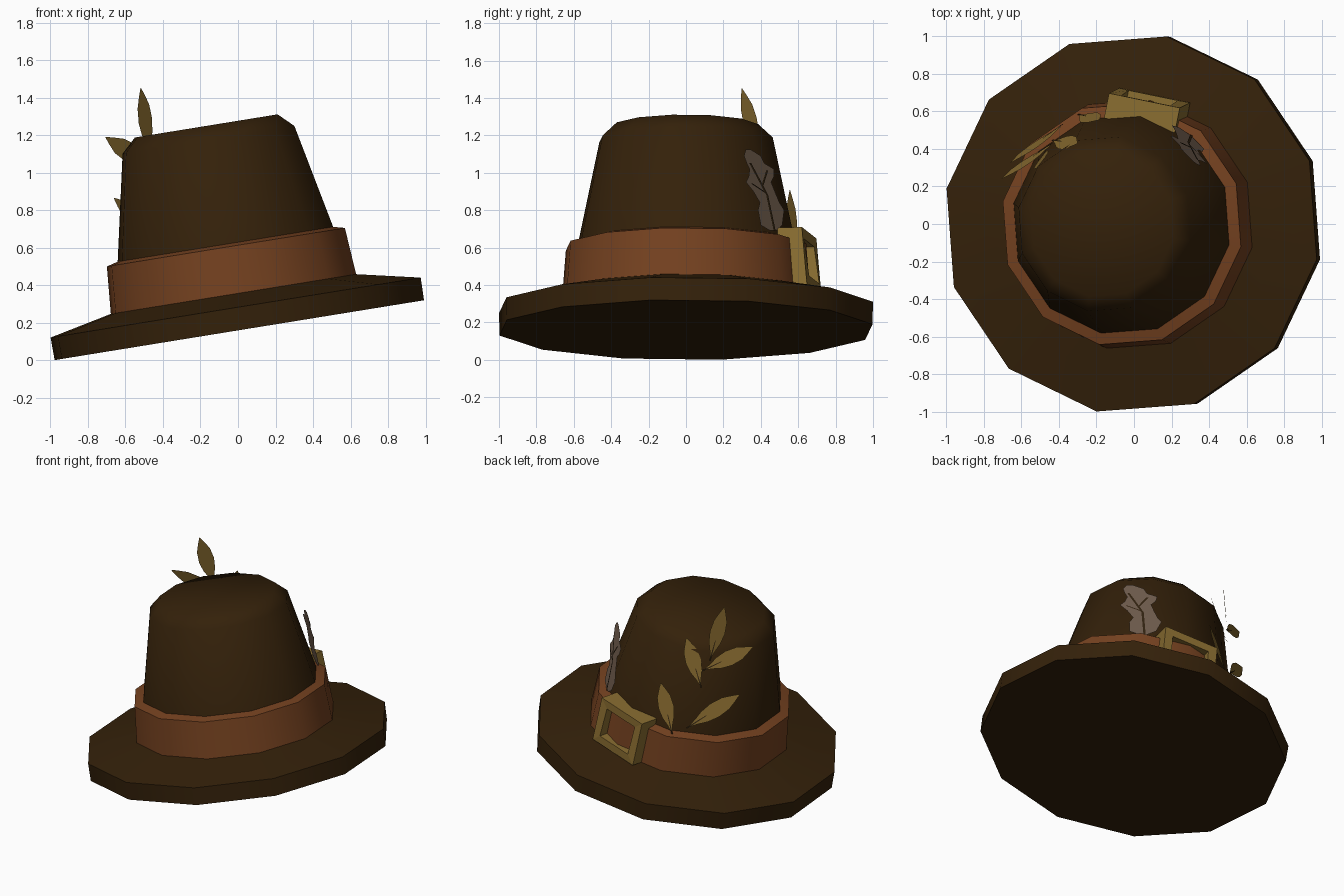
import bpy, bmesh, math
from mathutils import Matrix, Vector

cube = bpy.data.objects.get("Cube")
if cube:
    bpy.data.objects.remove(cube)

SIDES = 12
TURN = math.radians(19.3)
# The whole hat leans over to its right
TILT = Matrix.Translation((0.007, 0, 0.16)) @ Matrix.Rotation(math.radians(-9.2), 4, 'Y')


def material(name, rgb):
    m = bpy.data.materials.new(name)
    m.use_nodes = True
    m.diffuse_color = (*rgb, 1)
    bsdf = m.node_tree.nodes["Principled BSDF"]
    bsdf.inputs["Base Color"].default_value = (*rgb, 1)
    bsdf.inputs["Roughness"].default_value = 0.9
    return m


FELT = material("dark brown felt", (0.034, 0.015, 0.003))
LEATHER = material("red brown leather", (0.175, 0.053, 0.014))
BRASS = material("dull brass", (0.25, 0.152, 0.03))
GOLD = material("gold leaf", (0.23, 0.137, 0.027))
GREY = material("grey brown leaf", (0.152, 0.102, 0.07))
VEIN = material("dark vein", (0.03, 0.016, 0.005))


def finish(name, bm, mat, matrix=None, smooth=None):
    if matrix:
        bm.transform(matrix)
    mesh = bpy.data.meshes.new(name)
    bm.to_mesh(mesh)
    bm.free()
    mesh.materials.append(mat)
    ob = bpy.data.objects.new(name, mesh)
    bpy.context.collection.objects.link(ob)
    if smooth:
        bpy.ops.object.select_all(action='DESELECT')
        ob.select_set(True)
        bpy.context.view_layer.objects.active = ob
        bpy.ops.object.shade_smooth_by_angle(angle=math.radians(smooth))


def lathe(name, profile, mat, smooth, bottom=False, top=False):
    """Turn a (radius, height) profile into a twelve-sided shell, capped where asked."""
    bm = bmesh.new()
    rings = []
    for r, z in profile:
        angles = [TURN + math.tau * i / SIDES for i in range(SIDES)]
        rings.append([bm.verts.new((r * math.cos(a), r * math.sin(a), z)) for a in angles])
    for low, high in zip(rings, rings[1:]):
        for i in range(SIDES):
            j = (i + 1) % SIDES
            bm.faces.new((low[i], low[j], high[j], high[i]))
    if bottom:
        bm.faces.new(rings[0][::-1])
    if top:
        bm.faces.new(rings[-1])
    finish(name, bm, mat, TILT, smooth)


def strip(name, pairs, mat):
    """Thin leaf or vein: a ribbon of quads between left and right edge points."""
    bm = bmesh.new()
    rows = [[bm.verts.new(p) for p in pair] for pair in pairs]
    for a, b in zip(rows, rows[1:]):
        bm.faces.new((a[0], a[1], b[1], b[0]))
    finish(name, bm, mat)


# Hat body: the shells meet edge to edge
lathe("brim", [(1.015, 0), (1.017, 0.122), (0.674, 0.195)], FELT, 35, bottom=True)
lathe("hat_band", [(0.674, 0.195), (0.654, 0.448), (0.592, 0.464)], LEATHER, 35)
lathe("crown", [(0.592, 0.464), (0.472, 1.028), (0.392, 1.103)], FELT, 60, top=True)

# Buckle: rectangular frame; x across, y outward, z up
bm = bmesh.new()
loops = []
for half_w, half_h, depth in [(0.195, 0.155, 0.55), (0.195, 0.155, 0.685),
                              (0.135, 0.1, 0.685), (0.135, 0.1, 0.55)]:
    corners = [(-1, -1), (1, -1), (1, 1), (-1, 1)]
    loops.append([bm.verts.new((-0.003 + sx * half_w, depth - 0.014 * sz, 0.35 + sz * half_h))
                  for sx, sz in corners])
for k in range(4):
    a, b = loops[k], loops[(k + 1) % 4]
    for i in range(4):
        j = (i + 1) % 4
        bm.faces.new((a[i], a[j], b[j], b[i]))
bmesh.ops.recalc_face_normals(bm, faces=bm.faces)
finish("buckle", bm, BRASS, TILT @ Matrix.Rotation(math.radians(-11.5), 4, 'Z'))


# Golden leaves: base and tip, with the face turned partly upward
def gold_leaf(name, base, tip):
    base, tip = Vector(base), Vector(tip)
    along = tip - base
    mid = (base + tip) / 2
    radial = Vector((mid.x + 0.12, mid.y, 0)).normalized()
    side = along.cross(radial + Vector((-0.2, 0, 0.65))).normalized()
    outward = side.cross(along).normalized()

    def edge(t, w, lift=0.0):
        p = base + along * t + outward * (0.012 + lift)
        return p - side * w, p + side * w

    shape = [(0, 0.004), (0.14, 0.018), (0.3, 0.04), (0.5, 0.052),
             (0.72, 0.045), (0.88, 0.022), (1, 0.002)]
    strip(name, [edge(t, w) for t, w in shape], GOLD)
    strip(name + "_vein", [edge(-0.05, 0.005, 0.004), edge(0.35, 0.002, 0.004)], VEIN)


gold_leaf("top_leaf", (-0.46, 0.38, 1.1), (-0.51, 0.29, 1.45))
gold_leaf("upper_back_leaf", (-0.42, 0.435, 0.91), (-0.295, 0.42, 1.215))
gold_leaf("upper_side_leaf", (-0.44, 0.41, 1.02), (-0.7, 0.23, 1.185))
gold_leaf("lower_back_leaf", (-0.285, 0.57, 0.59), (-0.18, 0.545, 0.905))
gold_leaf("lower_side_leaf", (-0.385, 0.51, 0.63), (-0.655, 0.315, 0.86))


# Lobed grey leaf lying in a slanted plane against the crown
def on_plane(y, z, lift=0.0):
    p = Vector((0.3 - 1.15 * (y - 0.455) - 0.33 * (z - 0.75), y, z))
    return p + Vector((0.73, 0.64, 0.24)) * lift


lobes = [(0.69, 0.45, 0.48), (0.72, 0.40, 0.515), (0.80, 0.385, 0.525), (0.84, 0.395, 0.50),
         (0.90, 0.36, 0.475), (0.95, 0.32, 0.455), (0.98, 0.335, 0.47), (1.02, 0.34, 0.47),
         (1.05, 0.325, 0.42), (1.09, 0.31, 0.40), (1.125, 0.32, 0.345)]
strip("lobed_leaf", [(on_plane(l, z), on_plane(r, z)) for z, l, r in lobes], GREY)

veins = {"main": [(0.47, 0.69), (0.43, 0.88), (0.34, 1.05)],
         "left": [(0.425, 0.89), (0.35, 0.94)],
         "right": [(0.405, 0.93), (0.43, 1.01)]}
for key, path in veins.items():
    strip("lobed_leaf_vein_" + key,
          [(on_plane(y - 0.005, z, 0.006), on_plane(y + 0.005, z, 0.006)) for y, z in path], VEIN)
